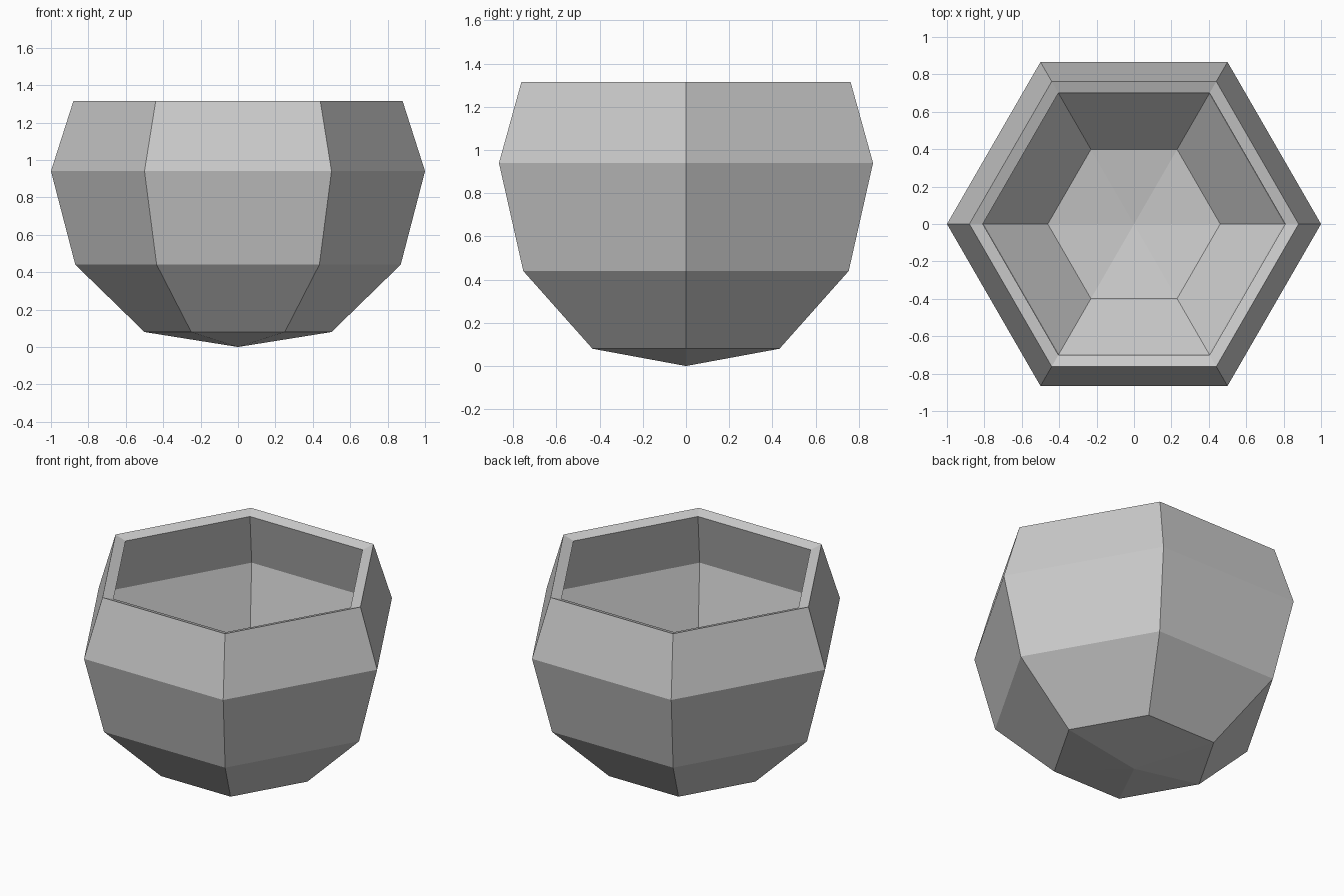
import bpy
import bmesh
from math import cos, sin, pi

SIDES = 6
# Outer profile as (corner radius, height) from base to rim
PROFILE = [(0.5, 0.08), (0.87, 0.44), (1.0, 0.94), (0.88, 1.315)]

cube = bpy.data.objects.get("Cube")
if cube:
    bpy.data.objects.remove(cube, do_unlink=True)


def make_material(name, color):
    mat = bpy.data.materials.new(name)
    mat.use_nodes = True
    mat.diffuse_color = color
    mat.node_tree.nodes["Principled BSDF"].inputs["Base Color"].default_value = color
    return mat


# Outer skin: faceted rings closed by a shallow pointed base
bm = bmesh.new()
tip = bm.verts.new((0, 0, 0))
rings = []
for radius, height in PROFILE:
    angles = [2 * pi * i / SIDES for i in range(SIDES)]
    rings.append([bm.verts.new((radius * cos(a), radius * sin(a), height)) for a in angles])

for i in range(SIDES):
    j = (i + 1) % SIDES
    bm.faces.new((tip, rings[0][j], rings[0][i]))
    for low, high in zip(rings, rings[1:]):
        bm.faces.new((low[i], low[j], high[j], high[i]))

mesh = bpy.data.meshes.new("bowl")
bm.normal_update()
bm.to_mesh(mesh)
bm.free()
mesh.materials.append(make_material("light grey", (0.6, 0.6, 0.6, 1)))

bowl = bpy.data.objects.new("bowl", mesh)
bpy.context.collection.objects.link(bowl)

# Wall thickness, grown inwards so the rim dips to the inside
wall = bowl.modifiers.new("wall thickness", "SOLIDIFY")
wall.thickness = 0.075
wall.offset = -1
